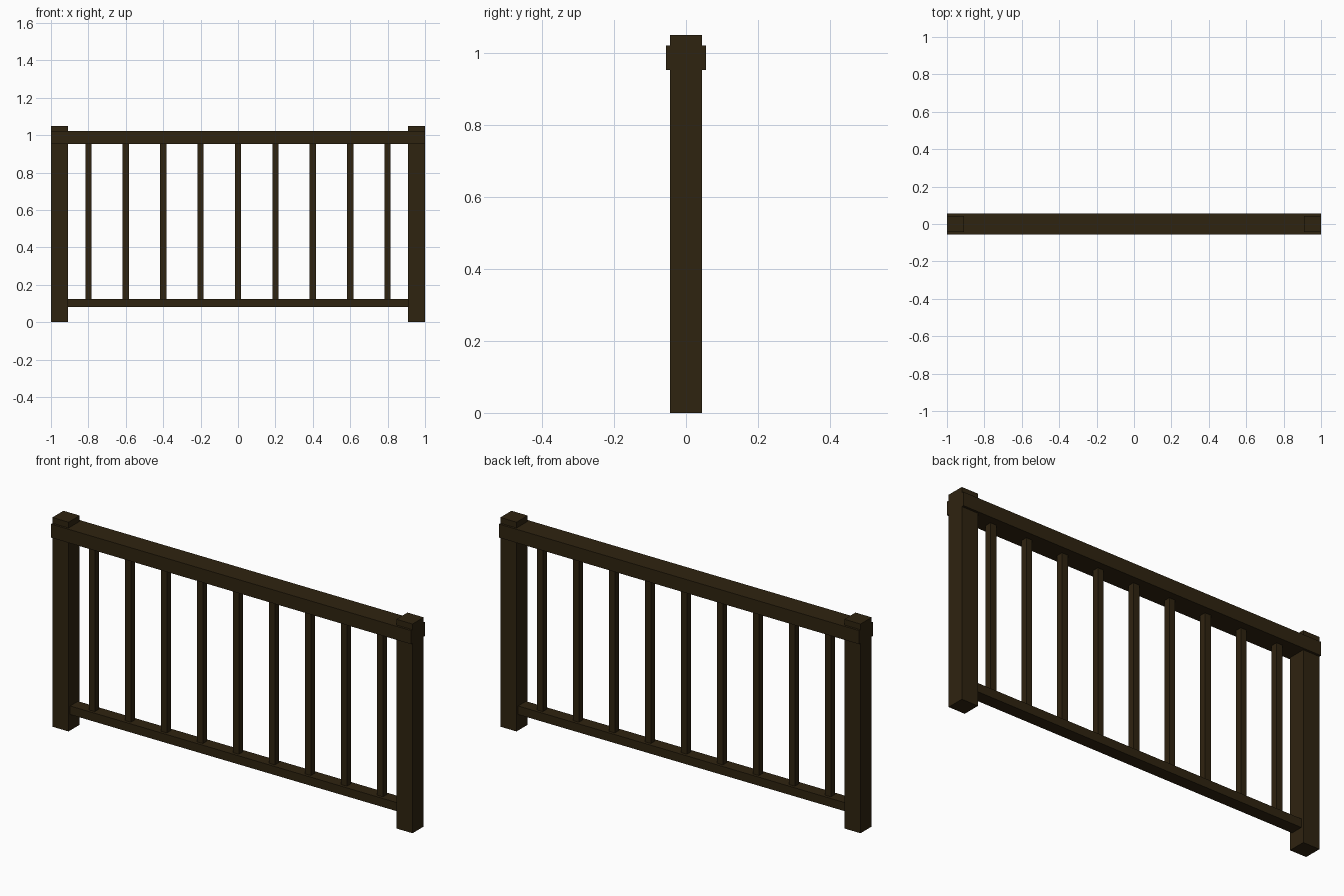
import bpy

if "Cube" in bpy.data.objects:
    bpy.data.objects.remove(bpy.data.objects["Cube"])

# Single dark stained wood colour
wood = bpy.data.materials.new("dark_brown_wood")
wood.diffuse_color = (0.028, 0.017, 0.005, 1)
wood.use_nodes = True
wood.node_tree.nodes["Principled BSDF"].inputs["Base Color"].default_value = wood.diffuse_color


def box(name, x, y, z):
    """Flat-faced box from (min, max) ranges on each axis."""
    bpy.ops.mesh.primitive_cube_add(size=1, location=[(a + b) / 2 for a, b in (x, y, z)])
    ob = bpy.context.object
    ob.name = name
    ob.scale = [b - a for a, b in (x, y, z)]
    bpy.ops.object.transform_apply(location=False, rotation=False, scale=True)
    ob.data.materials.append(wood)
    return ob


# End posts
box("left_post", (-1, -0.91), (-0.044, 0.044), (0, 1.05))
box("right_post", (0.91, 1), (-0.044, 0.044), (0, 1.05))

# Handrail runs past the posts, bottom rail fits between them
box("top_rail", (-1, 1), (-0.055, 0.055), (0.953, 1.021))
box("bottom_rail", (-0.91, 0.91), (-0.031, 0.031), (0.08, 0.123))

# Evenly spaced balusters
for i in range(9):
    x = (i - 4) * 0.2
    box(f"baluster_{i + 1}", (x - 0.0165, x + 0.0165), (-0.0165, 0.0165), (0.123, 0.953))
